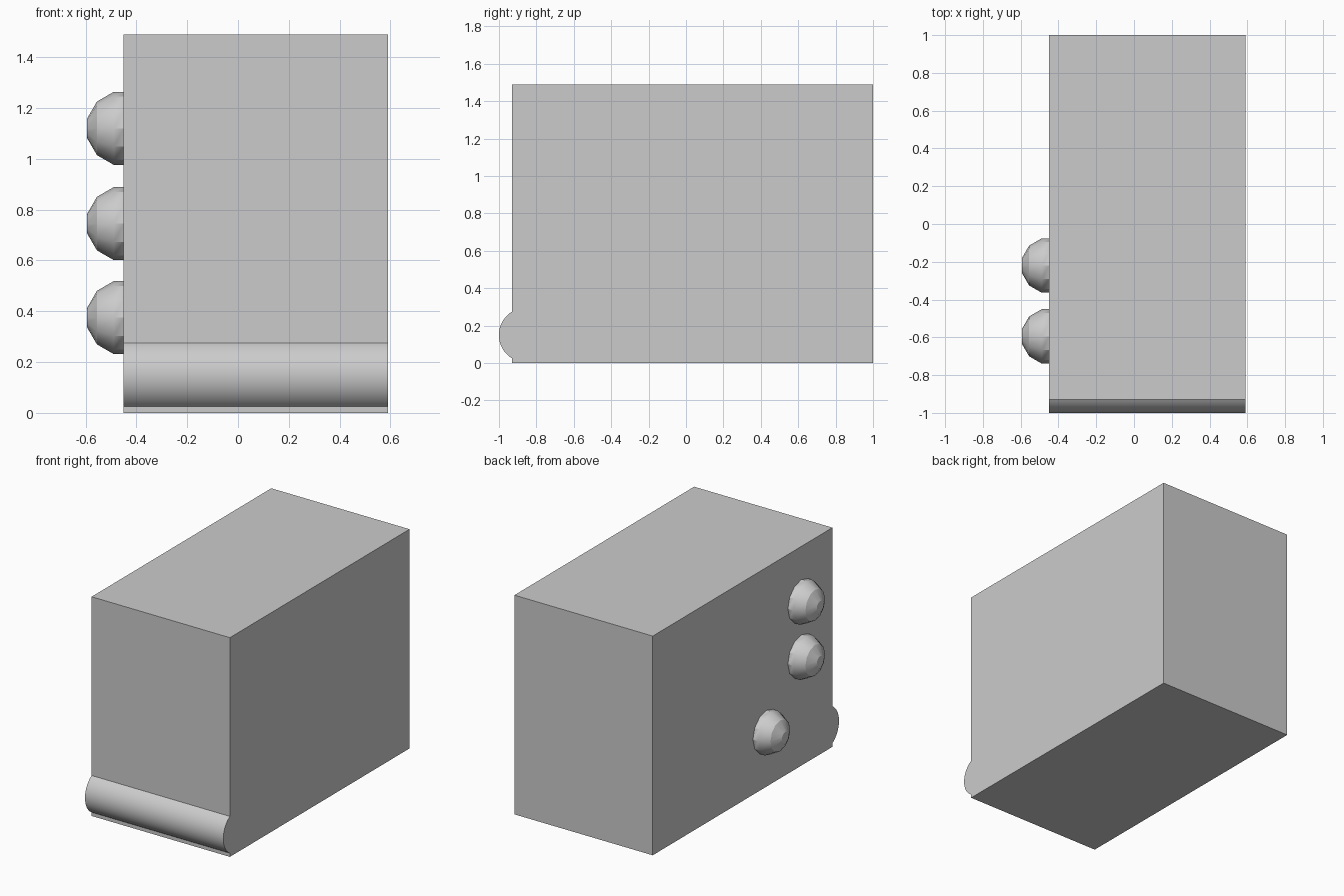
import bpy, bmesh
from math import sin, cos, asin, radians, pi

cube = bpy.data.objects.get("Cube")
if cube:
    bpy.data.objects.remove(cube, do_unlink=True)

grey = bpy.data.materials.new("plain_grey")
grey.use_nodes = True
COLOUR = (0.6, 0.6, 0.6, 1)
grey.diffuse_color = COLOUR
grey.node_tree.nodes["Principled BSDF"].inputs["Base Color"].default_value = COLOUR

LEFT, RIGHT = 0.59, -0.45
FRONT, BACK, TOP = -0.93, 1.0, 1.49


def finish(name, bm, angle):
    bmesh.ops.recalc_face_normals(bm, faces=bm.faces)
    mesh = bpy.data.meshes.new(name)
    bm.to_mesh(mesh)
    bm.free()
    mesh.materials.append(grey)
    obj = bpy.data.objects.new(name, mesh)
    bpy.context.collection.objects.link(obj)
    bpy.ops.object.select_all(action='DESELECT')
    obj.select_set(True)
    bpy.context.view_layer.objects.active = obj
    bpy.ops.object.shade_smooth_by_angle(angle=radians(angle))
    return obj


# Case: side profile with a rounded bar along the lower front, extruded across x
bar_radius, bar_z, chord, steps = 0.146, 0.15, 0.125, 24
bar_y = FRONT + (bar_radius ** 2 - chord ** 2) ** 0.5
half = asin(chord / bar_radius)
profile = [(BACK, 0), (BACK, TOP), (FRONT, TOP)]
for i in range(steps + 1):
    a = half - 2 * half * i / steps
    profile.append((bar_y - bar_radius * cos(a), bar_z + bar_radius * sin(a)))
profile.append((FRONT, 0))

bm = bmesh.new()
side = bm.faces.new([bm.verts.new((RIGHT, y, z)) for y, z in profile])
ext = bmesh.ops.extrude_face_region(bm, geom=[side], use_keep_orig=True)
bmesh.ops.translate(bm, vec=(LEFT - RIGHT, 0, 0),
                    verts=[g for g in ext["geom"] if isinstance(g, bmesh.types.BMVert)])
finish("case", bm, 30)


# Knobs: faceted half spheres with a flat tip, standing on the right side
def knob(name, y, z, radius=0.149, sides=12):
    bm = bmesh.new()
    rings = []
    for tilt in (90, 75, 45, 15):
        # the base keeps the width of the widest ring
        r = radius * sin(radians(min(tilt, 75)))
        x = -radius * cos(radians(tilt))
        rings.append([bm.verts.new((x, r * cos(2 * pi * i / sides), r * sin(2 * pi * i / sides)))
                      for i in range(sides)])
    for a, b in zip(rings, rings[1:]):
        for i in range(sides):
            j = (i + 1) % sides
            bm.faces.new((a[i], a[j], b[j], b[i]))
    bm.faces.new(rings[-1])
    obj = finish(name, bm, 29.98)
    obj.location = (RIGHT, y, z)


knob("upper_knob", -0.595, 1.12)
knob("middle_knob", -0.595, 0.745)
knob("lower_knob", -0.22, 0.375)
